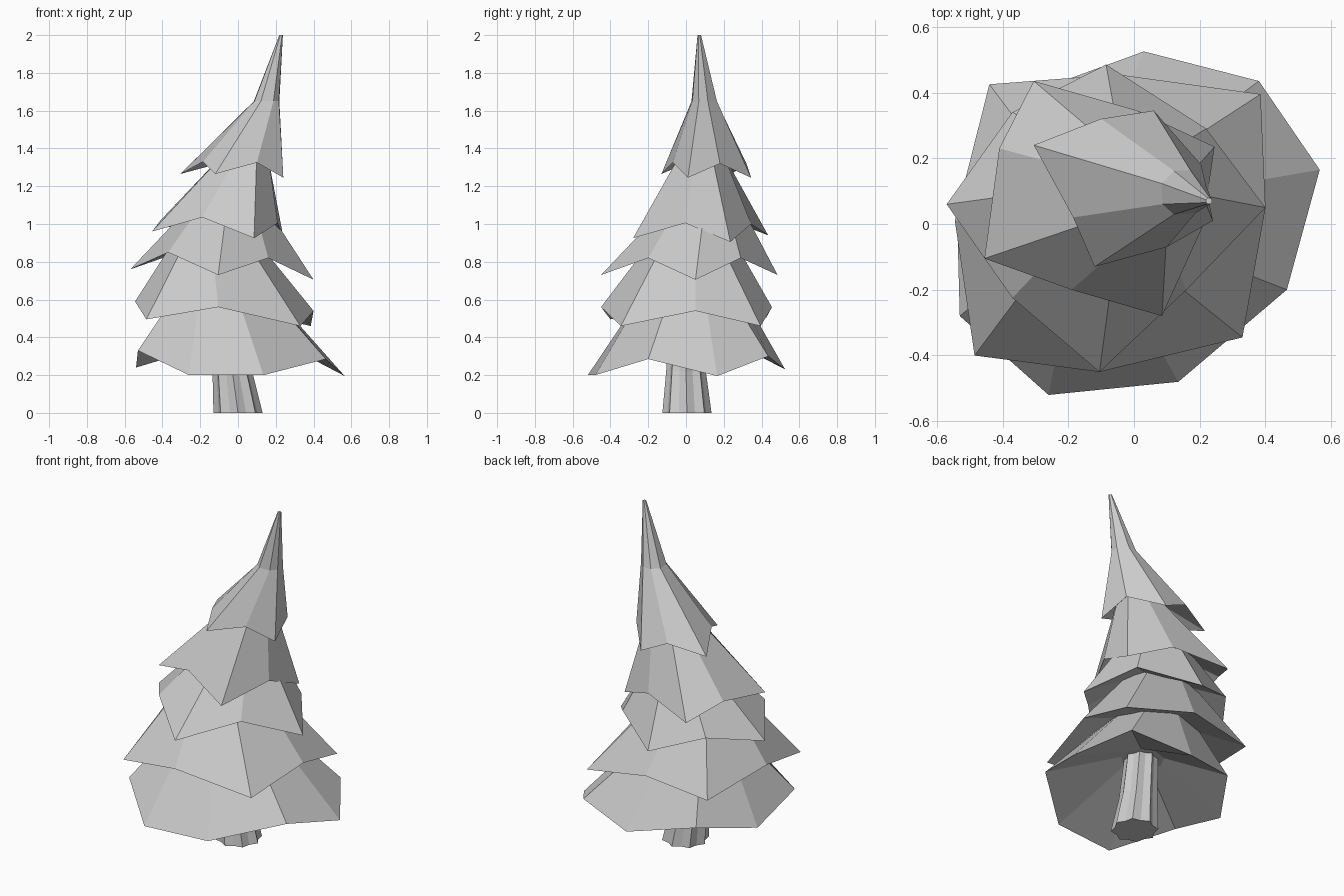
import bpy
import math
from mathutils import Vector


def make_object(name, verts, faces):
    mesh = bpy.data.meshes.new(name)
    mesh.from_pydata(verts, [], faces)
    mesh.update()
    obj = bpy.data.objects.new(name, mesh)
    bpy.context.collection.objects.link(obj)
    return obj


def loft(name, rings):
    """Skin a closed solid through rings that share a point count."""
    n = len(rings[0])
    verts = [v for ring in rings for v in ring]
    faces = [(k * n + i, k * n + (i + 1) % n, (k + 1) * n + (i + 1) % n, (k + 1) * n + i)
             for k in range(len(rings) - 1) for i in range(n)]
    faces.append(tuple(reversed(range(n))))
    faces.append(tuple(range((len(rings) - 1) * n, len(rings) * n)))
    return make_object(name, verts, faces)


def ring_like(rim, centre, radius):
    """Round ring whose points face the same way as the rim points."""
    mid = sum((Vector(p) for p in rim), Vector()) / len(rim)
    out = []
    for p in rim:
        a = math.atan2(p[1] - mid.y, p[0] - mid.x)
        out.append((centre[0] + radius * math.cos(a),
                    centre[1] + radius * math.sin(a), centre[2]))
    return out


def branch_tier(name, rim, under, *upper):
    """Hollowed skirt: underside ring, drooping rim, then upper rings."""
    return loft(name, [ring_like(rim, *under), rim] + [ring_like(rim, *u) for u in upper])


# Trunk: fluted, tapered, leaning a little
def trunk_ring(cx, cy, z, r):
    return [(cx + r * f * math.cos(i * math.pi / 8), cy + r * f * math.sin(i * math.pi / 8), z)
            for i in range(16) for f in [1.0 if i % 2 == 0 else 0.85]]


loft("trunk", [trunk_ring(0, 0.005, 0, 0.13), trunk_ring(-0.03, 0, 0.22, 0.105),
               trunk_ring(-0.05, 0.01, 0.55, 0.09)])

# Branch tiers, bottom to top: rims run counter-clockwise
branch_tier("branch_tier_1", [
    (0.565, 0.165, 0.195), (0.38, 0.435, 0.30), (0.03, 0.525, 0.23),
    (-0.34, 0.39, 0.30), (-0.54, 0.09, 0.24), (-0.53, -0.28, 0.33),
    (-0.26, -0.52, 0.20), (0.135, -0.48, 0.20), (0.465, -0.20, 0.285)],
    ((-0.05, 0.01, 0.46), 0.12), ((-0.09, 0.03, 0.66), 0.25))

branch_tier("branch_tier_2", [
    (0.40, 0.05, 0.54), (0.385, 0.395, 0.46), (-0.05, 0.455, 0.56),
    (-0.44, 0.425, 0.505), (-0.545, 0.01, 0.59), (-0.485, -0.40, 0.495),
    (-0.105, -0.45, 0.56), (0.33, -0.345, 0.46)],
    ((-0.09, 0.03, 0.68), 0.13), ((-0.12, 0.035, 0.91), 0.22))

branch_tier("branch_tier_3", [
    (0.40, 0.05, 0.705), (0.22, 0.29, 0.82), (-0.085, 0.485, 0.73),
    (-0.37, 0.34, 0.83), (-0.57, 0.06, 0.76), (-0.37, -0.225, 0.85),
    (-0.105, -0.45, 0.73), (0.16, -0.20, 0.82)],
    ((-0.08, 0.05, 0.93), 0.12), ((-0.05, 0.10, 1.12), 0.18))

branch_tier("branch_tier_4", [
    (0.245, 0.235, 0.905), (0.01, 0.345, 1.0), (-0.305, 0.435, 0.94),
    (-0.41, 0.23, 1.02), (-0.455, -0.105, 0.96), (-0.19, -0.20, 1.035),
    (0.085, -0.28, 0.925), (0.21, -0.005, 1.005)],
    ((-0.05, 0.09, 1.12), 0.10), ((0.05, 0.085, 1.40), 0.11))

branch_tier("treetop", [
    (0.24, 0.01, 1.245), (0.205, 0.18, 1.32), (0.06, 0.345, 1.245),
    (-0.10, 0.32, 1.32), (-0.305, 0.24, 1.265), (-0.185, 0.02, 1.33),
    (-0.12, -0.13, 1.265), (0.10, -0.07, 1.325)],
    ((0.03, 0.09, 1.42), 0.07), ((0.15, 0.095, 1.65), 0.072), ((0.228, 0.07, 2.0), 0.01))
